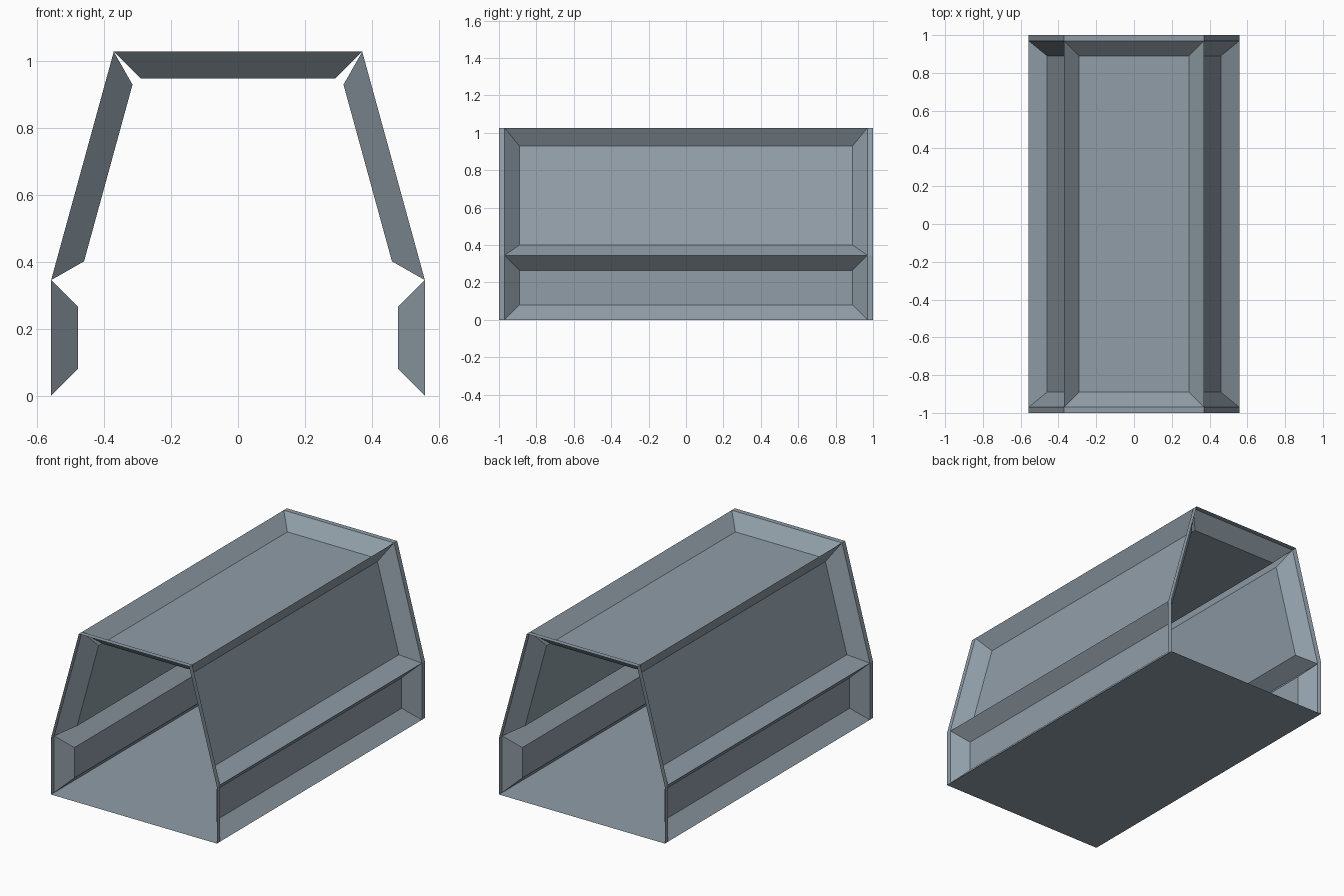
import bpy, bmesh

if "Cube" in bpy.data.objects:
    bpy.data.objects.remove(bpy.data.objects["Cube"])

HALF = 1.0      # half length of the body
PANEL = 0.97    # half length of the recessed panels
RECESS = 0.08   # rim width and depth of the recess

steel = bpy.data.materials.new("blue grey")
steel.diffuse_color = (0.28, 0.34, 0.39, 1)
steel.use_nodes = True
steel.node_tree.nodes["Principled BSDF"].inputs["Base Color"].default_value = steel.diffuse_color


def finish(name, bm):
    mesh = bpy.data.meshes.new(name)
    bm.to_mesh(mesh)
    bm.free()
    mesh.materials.append(steel)
    obj = bpy.data.objects.new(name, mesh)
    bpy.context.collection.objects.link(obj)


def wall(name, a, b, recessed=True):
    """Sheet between two cross-section points, with a recessed long panel."""
    bm = bmesh.new()
    rows = [-HALF, -PANEL, PANEL, HALF] if recessed else [-HALF, HALF]
    pairs = [[bm.verts.new((p[0], y, p[1])) for p in (a, b)] for y in rows]
    faces = [bm.faces.new((p[0], q[0], q[1], p[1]))
             for p, q in zip(pairs, pairs[1:])]
    bm.normal_update()
    if recessed:
        bmesh.ops.inset_individual(bm, faces=[faces[1]], thickness=RECESS,
                                   depth=-RECESS, use_even_offset=True)
    finish(name, bm)


# Cross-section, from the right foot over the roof to the left foot
foot_r, waist_r, eave_r = (0.558, 0.0), (0.558, 0.345), (0.371, 1.027)
foot_l, waist_l, eave_l = [(-x, z) for x, z in (foot_r, waist_r, eave_r)]

# Walls and roof with recessed panels
wall("lower_wall_right", foot_r, waist_r)
wall("upper_wall_right", waist_r, eave_r)
wall("roof", eave_r, eave_l)
wall("upper_wall_left", eave_l, waist_l)
wall("lower_wall_left", waist_l, foot_l)

# Plain flat floor
wall("floor", foot_l, foot_r, recessed=False)
